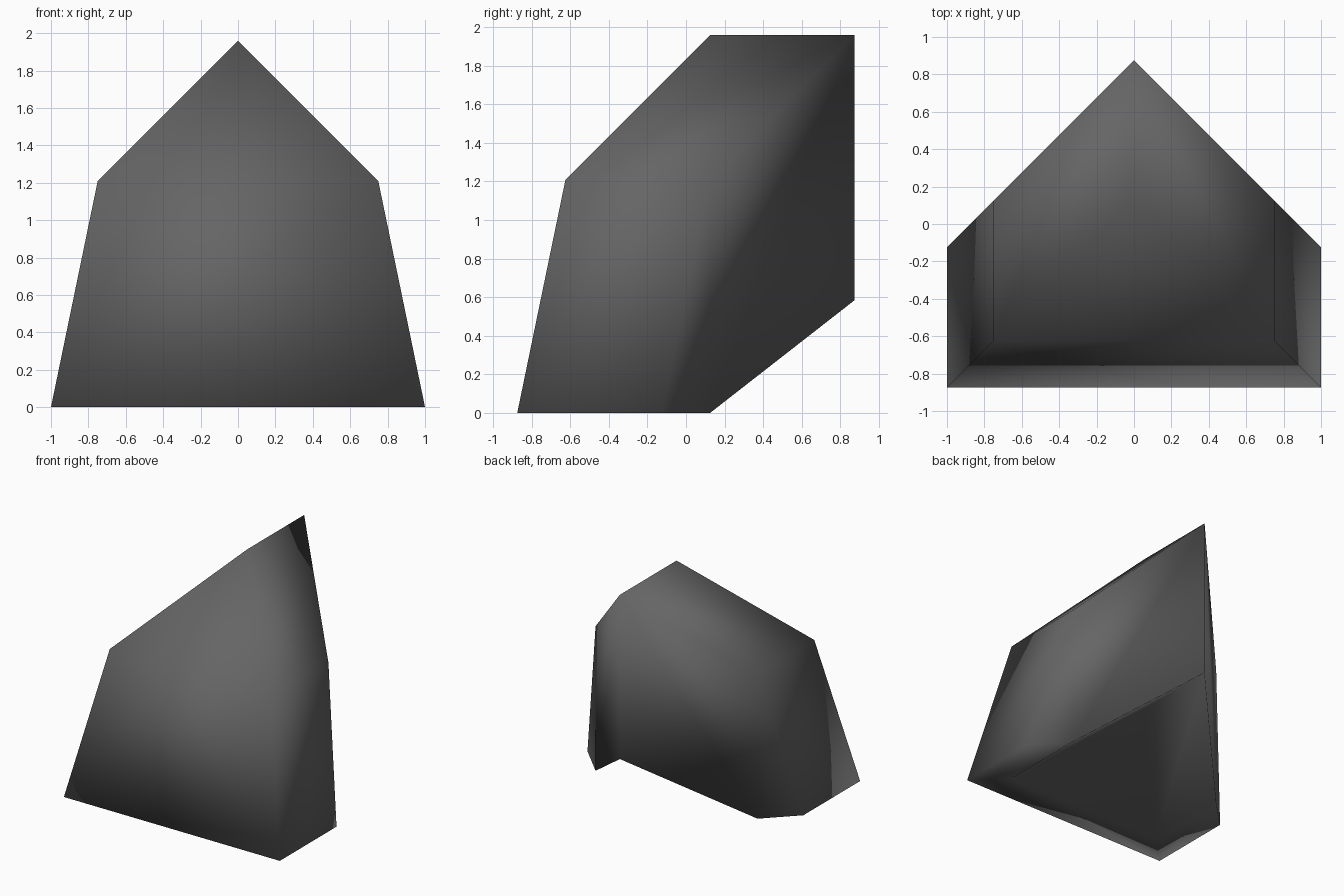
import bpy
import bmesh

cube = bpy.data.objects.get("Cube")
if cube:
    bpy.data.objects.remove(cube, do_unlink=True)

# Dark grey stone colour
stone = bpy.data.materials.new("dark_grey")
stone.use_nodes = True
grey = (0.13, 0.13, 0.13, 1)
stone.diffuse_color = grey
shader = next(n for n in stone.node_tree.nodes if n.type == "BSDF_PRINCIPLED")
shader.inputs["Base Color"].default_value = grey
shader.inputs["Roughness"].default_value = 0.8

# Mirrored corners of the walls, the roof eaves and the hollow underneath
paired = {
    "foot_front": (1, -0.875, 0),
    "foot_back": (1, -0.125, 0),
    "eave_front": (0.75, -0.625, 1.21),
    "eave_back": (0.75, 0.125, 1.21),
    "hollow_front": (0.75, -0.625, 0),
    "hollow_back": (0.75, 0.125, 0),
}
# Centre line corners: the roof ridge and the matching ridge of the hollow
centre = {
    "ridge_front": (0, 0.125, 1.96),
    "ridge_back": (0, 0.875, 1.96),
    "vault_front": (0, 0.125, 0.585),
    "vault_back": (0, 0.875, 0.585),
}

bm = bmesh.new()
corners = {}
for name, (x, y, z) in paired.items():
    for side in (-1, 1):
        corners[name, side] = bm.verts.new((side * x, y, z))
for name, position in centre.items():
    corners[name, -1] = corners[name, 1] = bm.verts.new(position)


def strip(lower, upper):
    """Face across the centre between two mirrored pairs, or a pair and a ridge point."""
    loop = [corners[lower, -1], corners[lower, 1], corners[upper, 1], corners[upper, -1]]
    bm.faces.new(list(dict.fromkeys(loop)))


# Front wall, front roof slope, front rim and front slope of the hollow
strip("foot_front", "eave_front")
strip("eave_front", "ridge_front")
strip("foot_front", "hollow_front")
strip("hollow_front", "vault_front")

# Side wall, roof slope, back wall, side rim and side slope of the hollow
side_faces = [
    ("foot_front", "foot_back", "eave_back", "eave_front"),
    ("eave_front", "eave_back", "ridge_back", "ridge_front"),
    ("foot_back", "hollow_back", "eave_back"),
    ("hollow_back", "vault_back", "ridge_back", "eave_back"),
    ("foot_front", "hollow_front", "hollow_back", "foot_back"),
    ("hollow_front", "vault_front", "vault_back", "hollow_back"),
]
for side in (-1, 1):
    for names in side_faces:
        bm.faces.new([corners[name, side] for name in names])

bmesh.ops.recalc_face_normals(bm, faces=bm.faces[:])
for face in bm.faces:
    face.smooth = True

mesh = bpy.data.meshes.new("corner_block")
bm.to_mesh(mesh)
bm.free()
mesh.materials.append(stone)
block = bpy.data.objects.new("corner_block", mesh)
bpy.context.collection.objects.link(block)
